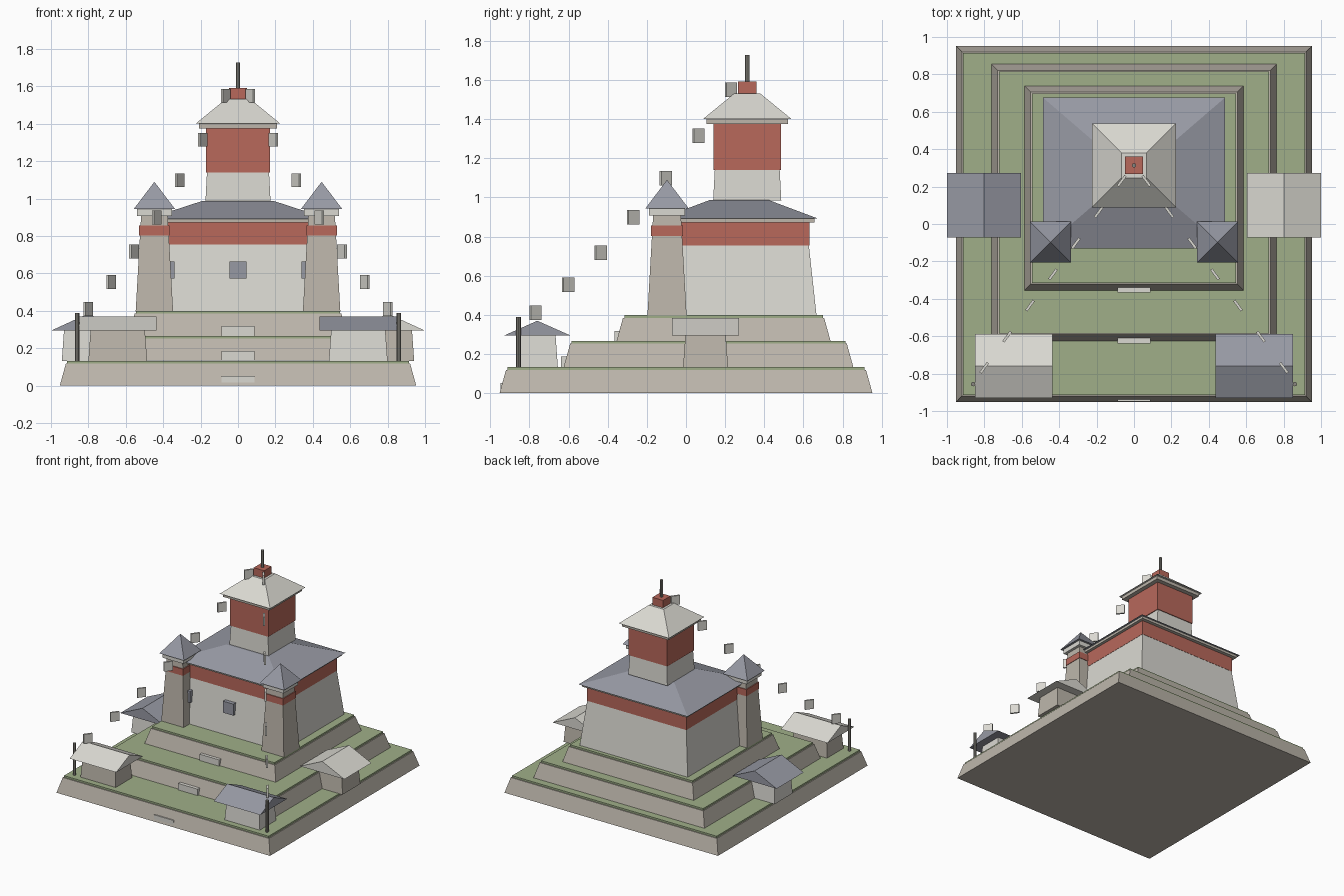
import bpy, bmesh, math
from mathutils import Matrix

cube = bpy.data.objects.get("Cube")
if cube:
    bpy.data.objects.remove(cube, do_unlink=True)


def material(name, r, g, b):
    m = bpy.data.materials.new(name)
    m.use_nodes = True
    m.diffuse_color = (r, g, b, 1)
    m.node_tree.nodes["Principled BSDF"].inputs["Base Color"].default_value = (r, g, b, 1)
    return m


STONE = material("warm_stone", 0.51, 0.47, 0.41)
WHITE = material("white_plaster", 0.70, 0.69, 0.64)
RED = material("red_band", 0.48, 0.14, 0.105)
SLATE = material("slate", 0.31, 0.32, 0.37)
GRASS = material("grass", 0.35, 0.43, 0.25)
POLE = material("grey_pole", 0.26, 0.25, 0.22)


def add_object(name, bm, mat):
    bmesh.ops.recalc_face_normals(bm, faces=bm.faces)
    mesh = bpy.data.meshes.new(name)
    bm.to_mesh(mesh)
    bm.free()
    mesh.materials.append(mat)
    obj = bpy.data.objects.new(name, mesh)
    bpy.context.collection.objects.link(obj)
    return obj


def block(name, mat, x, y, z0, z1, base, top=None):
    """Tapered block; base and top are (half x, half y). A zero half size closes to a ridge or point."""
    top = top or base
    bm = bmesh.new()
    bmesh.ops.create_cube(bm, size=2)
    for v in bm.verts:
        hx, hy = top if v.co.z > 0 else base
        v.co = (x + v.co.x * hx, y + v.co.y * hy, z1 if v.co.z > 0 else z0)
    bmesh.ops.remove_doubles(bm, verts=bm.verts, dist=0.0001)
    return add_object(name, bm, mat)


def sq(h):
    return (h, h)


def pole(name, x, y, z0, z1):
    bm = bmesh.new()
    bmesh.ops.create_cone(bm, cap_ends=True, segments=8, radius1=0.012, radius2=0.012,
                          depth=z1 - z0, matrix=Matrix.Translation((x, y, (z0 + z1) / 2)))
    add_object(name, bm, POLE)


# Three grassed terraces, each with a low step at the front
TAPER, LIP, TURF = 0.033, 0.007, 0.014
terraces = [("lower", 0, 0, 0.953, 0.953, -0.948),
            ("middle", 0.115, 0.134, 0.763, 0.74, -0.638),
            ("upper", 0.192, 0.266, 0.586, 0.547, -0.365)]
for name, y, z, hx, hy, step_y in terraces:
    top = (hx - TAPER, hy - TAPER)
    z1 = z + 0.119
    block(name + "_terrace", STONE, 0, y, z, z1, (hx, hy), top)
    block(name + "_grass", GRASS, 0, y, z1, z1 + TURF, (top[0] - LIP, top[1] - LIP))
    block(name + "_step", WHITE, 0, step_y + 0.05, z, z + 0.052, (0.087, 0.05))

# Main hall
HALL_Y = 0.272
block("hall_wall", WHITE, 0, HALL_Y, 0.398, 0.755, (0.482, 0.395), (0.442, 0.356))
block("hall_red_band", RED, 0, HALL_Y, 0.755, 0.875, (0.444, 0.358))
block("hall_eave", STONE, 0, HALL_Y, 0.873, 0.892, (0.468, 0.386))
block("hall_roof", SLATE, 0, HALL_Y, 0.892, 0.988, (0.486, 0.403), (0.19, 0.148))
for i in (-1, 0, 1):
    block("hall_window", SLATE, i * 0.385, -0.1, 0.572, 0.665, (0.046, 0.025))

# Upper tower
TOP_Y = 0.313
block("tower_wall", WHITE, 0, TOP_Y, 0.985, 1.14, sq(0.174), sq(0.166))
block("tower_red_band", RED, 0, TOP_Y, 1.14, 1.378, sq(0.172))
block("tower_eave", STONE, 0, TOP_Y, 1.376, 1.402, sq(0.208))
block("tower_roof", WHITE, 0, TOP_Y, 1.402, 1.532, sq(0.225), sq(0.066))
block("tower_cap", RED, 0, TOP_Y, 1.532, 1.592, sq(0.047))
pole("tower_finial", 0, TOP_Y, 1.59, 1.728)

# Front turrets, corner poles and hanging flags, mirrored left and right
for side, label in ((1, "left"), (-1, "right")):
    tx, ty = side * 0.447, -0.097
    block(label + "_turret_wall", STONE, tx, ty, 0.398, 0.91, sq(0.1), sq(0.071))
    block(label + "_turret_red_band", RED, tx, ty, 0.803, 0.857, sq(0.081))
    block(label + "_turret_eave", WHITE, tx, ty, 0.908, 0.945, sq(0.093))
    block(label + "_turret_roof", SLATE, tx, ty, 0.945, 1.09, sq(0.11), sq(0))
    pole(label + "_corner_pole", side * 0.86, -0.856, 0.13, 0.388)
    for i in range(7):
        flag = block(label + "_flag", WHITE, 0, 0, -0.037, 0.037, (0.034, 0.007))
        flag.location = (side * (0.066 + 0.1225 * i), 0.23 - 0.1665 * i,
                         1.55 - 0.244 * i + 0.009 * i * i)
        flag.rotation_euler.z = -side * math.atan2(0.1665, 0.1225)


# Small gabled houses; the ridge runs along the axis given
def house(name, x, y, wall, roof, wall_mat, roof_mat, ridge_along_x, ridge_z):
    block(name + "_wall", wall_mat, x, y, 0.132, 0.298, wall, (wall[0] - 0.012, wall[1] - 0.012))
    ridge = (roof[0], 0) if ridge_along_x else (0, roof[1])
    block(name + "_roof", roof_mat, x, y, 0.294, ridge_z, roof, ridge)


for side, label in ((1, "left"), (-1, "right")):
    front_mats = (WHITE, SLATE) if side > 0 else (STONE, WHITE)
    side_mats = (STONE, WHITE) if side > 0 else (WHITE, SLATE)
    house(label + "_front_house", side * 0.643, -0.76, (0.157, 0.105), (0.208, 0.171),
          *front_mats, True, 0.37)
    house(label + "_side_house", side * 0.802, 0.1, (0.14, 0.115), (0.198, 0.172),
          *side_mats, False, 0.385)
